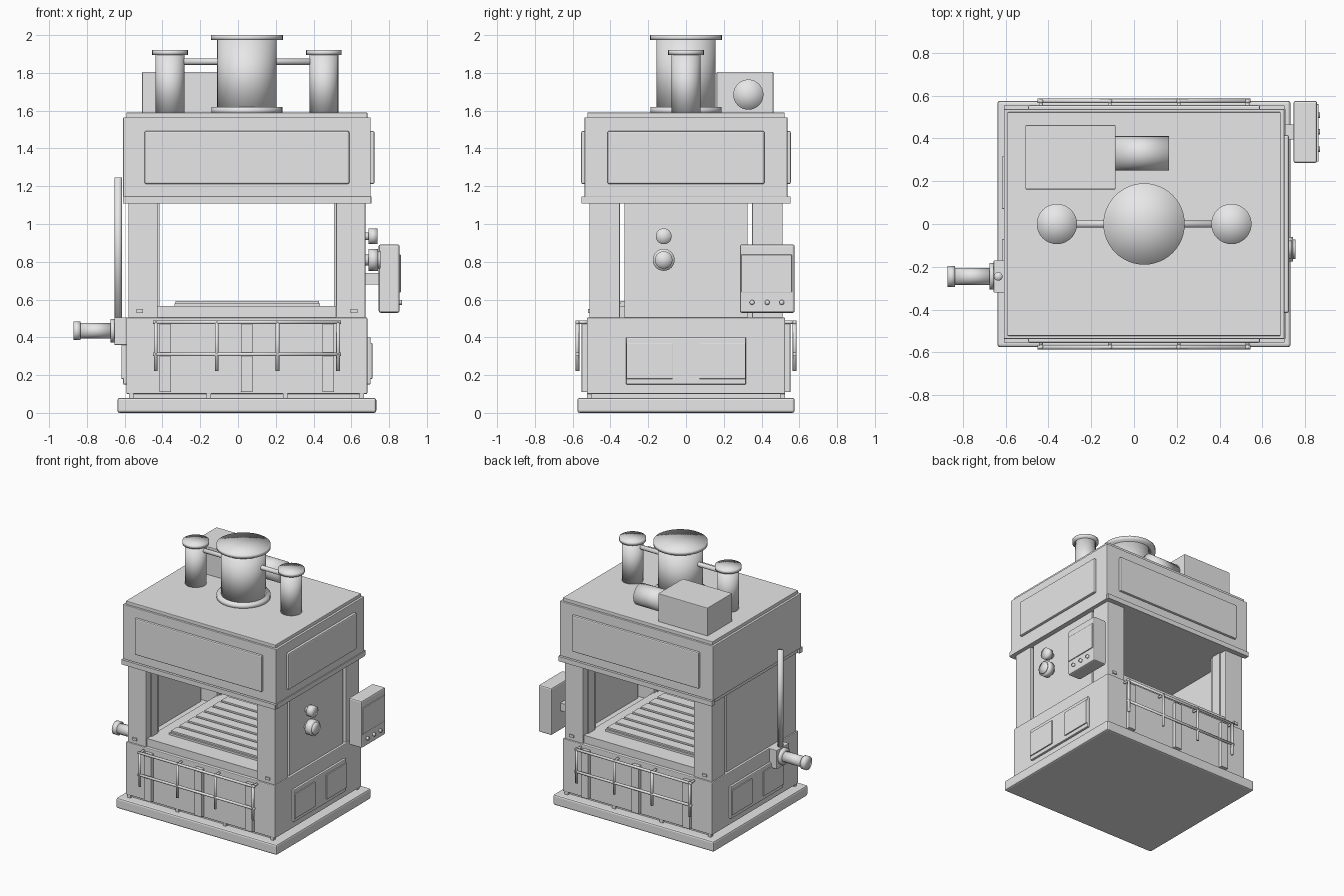
import bpy, bmesh
from mathutils import Matrix, Vector

if "Cube" in bpy.data.objects:
    bpy.data.objects.remove(bpy.data.objects["Cube"])

GREY = (0.8, 0.8, 0.8, 1)
paint = bpy.data.materials.new("machine_grey")
paint.use_nodes = True
paint.diffuse_color = GREY
paint.node_tree.nodes["Principled BSDF"].inputs["Base Color"].default_value = GREY

CX = 0.047  # centre line of the press frame


def finish(name, bm, smooth=False):
    mesh = bpy.data.meshes.new(name)
    bm.to_mesh(mesh)
    bm.free()
    mesh.materials.append(paint)
    for face in mesh.polygons:
        face.use_smooth = smooth
    obj = bpy.data.objects.new(name, mesh)
    bpy.context.collection.objects.link(obj)
    return obj


def box(name, x, y, z, bevel=0.0):
    """Box from (low, high) ranges on each axis."""
    bm = bmesh.new()
    bmesh.ops.create_cube(bm, size=1)
    for v in bm.verts:
        v.co = Vector([(r[0] + r[1]) / 2 + c * (r[1] - r[0]) for r, c in zip((x, y, z), v.co)])
    obj = finish(name, bm)
    if bevel:
        mod = obj.modifiers.new("edge", "BEVEL")
        mod.width, mod.segments = bevel, 2
    return obj


def rod(name, a, b, radius, sides=32):
    """Smooth cylinder between two points."""
    a, b = Vector(a), Vector(b)
    turn = (b - a).to_track_quat("Z", "Y").to_matrix().to_4x4()
    bm = bmesh.new()
    bmesh.ops.create_cone(bm, cap_ends=True, cap_tris=True, segments=sides, radius1=radius,
                          radius2=radius, depth=(b - a).length,
                          matrix=Matrix.Translation((a + b) / 2) @ turn)
    return finish(name, bm, True)


def span(centre, half):
    return (centre - half, centre + half)


def side(sign, near, far):
    """Range from near to far on one side of zero."""
    return tuple(sorted((sign * near, sign * far)))


def side_x(sign, near, far):
    return tuple(sorted((CX + sign * near, CX + sign * far)))


# Base plate, feet and bed
box("base_plate", span(CX, 0.685), span(0, 0.575), (0, 0.08), 0.012)
box("plinth", span(CX, 0.6), span(0, 0.5), (0.08, 0.1))
box("bed", span(CX, 0.638), span(0, 0.525), (0.1, 0.505), 0.006)
box("bed_table", span(CX, 0.48), span(0, 0.5), (0.505, 0.565))
for s in (-1, 1):
    for x in (-0.565, -0.155, 0.25, 0.655):
        box("foot_bolt", span(x, 0.013), span(s * 0.51, 0.013), (0.08, 0.102))

# Work plate with raised slats
box("work_plate", span(0.05, 0.385), span(0, 0.36), (0.565, 0.58))
for i in range(7):
    box("work_plate_slat", span(0.05, 0.38), span(-0.306 + i * 0.102, 0.04), (0.58, 0.592))

# Columns, guides and side walls
for sx in (-1, 1):
    for sy in (-1, 1):
        box("column", side_x(sx, 0.472, 0.628), side(sy, 0.35, 0.512), (0.5, 1.12), 0.005)
        box("column_guide", side_x(sx, 0.462, 0.475), side(sy, 0.38, 0.46), (0.565, 1.11))
        box("column_clip", span(CX + sx * 0.567, 0.018), side(sy, 0.51, 0.52), (0.53, 0.55))
    box("side_wall", side_x(sx, 0.59, 0.62), span(0, 0.325), (0.5, 1.12))

# Crown with cladding, lower rims and raised panels
box("crown_core", span(CX, 0.638), span(0, 0.522), (1.11, 1.59), 0.004)
box("crown_cladding", span(CX, 0.655), span(0, 0.537), (1.145, 1.565), 0.004)
for s in (-1, 1):
    box("crown_rim", span(CX, 0.655), side(s, 0.515, 0.553), (1.108, 1.145))
    box("crown_panel", span(CX, 0.542), side(s, 0.53, 0.555), (1.212, 1.492), 0.008)
box("crown_side_rim", side_x(1, 0.63, 0.66), span(0, 0.537), (1.108, 1.145))
box("crown_side_panel", side_x(1, 0.65, 0.676), span(0, 0.415), (1.212, 1.492), 0.008)

# Bed access doors
for s in (-1, 1):
    box("access_panel", side_x(s, 0.63, 0.655), span(0, 0.318), (0.15, 0.4), 0.006)
    for y in (-0.193, 0.193):
        box("access_door", side_x(s, 0.65, 0.664), span(y, 0.122), (0.18, 0.37), 0.003)

# Ribs and guard rails, front and back
for s in (-1, 1):
    for x in (-0.385, CX, 0.478):
        box("bed_rib", span(x, 0.031), side(s, 0.515, 0.553), (0.11, 0.478), 0.004)
    for z in (0.48, 0.31):
        rod("guard_rail", (-0.45, s * 0.575, z), (0.545, s * 0.575, z), 0.01, 12)
    for x in (-0.435, -0.113, 0.209, 0.53):
        rod("guard_post", (x, s * 0.575, 0.222), (x, s * 0.575, 0.49), 0.01, 12)
        rod("guard_bracket", (x, s * 0.515, 0.48), (x, s * 0.575, 0.48), 0.009, 12)

# Main cylinder and the two side cylinders on the roof
rod("main_cylinder", (CX, 0, 1.58), (CX, 0, 1.98), 0.157, 48)
rod("main_cylinder_cap", (CX, 0, 1.973), (CX, 0, 2.0), 0.19, 48)
rod("main_cylinder_collar", (CX, 0, 1.58), (CX, 0, 1.62), 0.188, 48)
for x in (-0.36, 0.455):
    rod("side_cylinder", (x, 0, 1.58), (x, 0, 1.9), 0.076)
    rod("side_cylinder_cap", (x, 0, 1.895), (x, 0, 1.92), 0.094)
rod("cross_pipe", (-0.36, 0, 1.86), (0.455, 0, 1.86), 0.017, 16)

# Oil tank and pump motor
box("oil_tank", (-0.507, -0.086), (0.162, 0.462), (1.585, 1.805), 0.004)
rod("pump_motor", (-0.09, 0.33, 1.685), (0.163, 0.33, 1.685), 0.08)

# Valve and pipe on the right-hand side
box("valve_block", (-0.655, -0.585), (-0.32, -0.17), (0.36, 0.505), 0.003)
for name, x0, x1, r in (("valve_flange", -0.675, -0.65, 0.062), ("valve_body", -0.835, -0.67, 0.04),
                        ("valve_cap", -0.87, -0.835, 0.05)):
    rod(name, (x1, -0.245, 0.435), (x0, -0.245, 0.435), r)
rod("riser_pipe", (-0.634, -0.245, 0.5), (-0.634, -0.245, 1.245), 0.02, 16)

# Control box on an arm
box("control_arm", (0.66, 0.75), span(0.43, 0.035), (0.68, 0.74))
box("control_box", (0.745, 0.855), (0.285, 0.575), (0.53, 0.892), 0.01)
box("control_screen", (0.85, 0.862), (0.292, 0.56), (0.637, 0.838), 0.003)
for y in (0.35, 0.43, 0.507):
    rod("control_button", (0.85, y, 0.585), (0.868, y, 0.585), 0.013, 16)

# Pressure gauges
for z, r, x in ((0.935, 0.042, 0.738), (0.81, 0.058, 0.742)):
    rod("gauge_stem", (0.66, -0.118, z), (0.7, -0.118, z), r * 0.5, 16)
    rod("gauge", (0.692, -0.118, z), (x, -0.118, z), r)
rod("gauge_face", (0.74, -0.118, 0.81), (0.754, -0.118, 0.81), 0.046)
